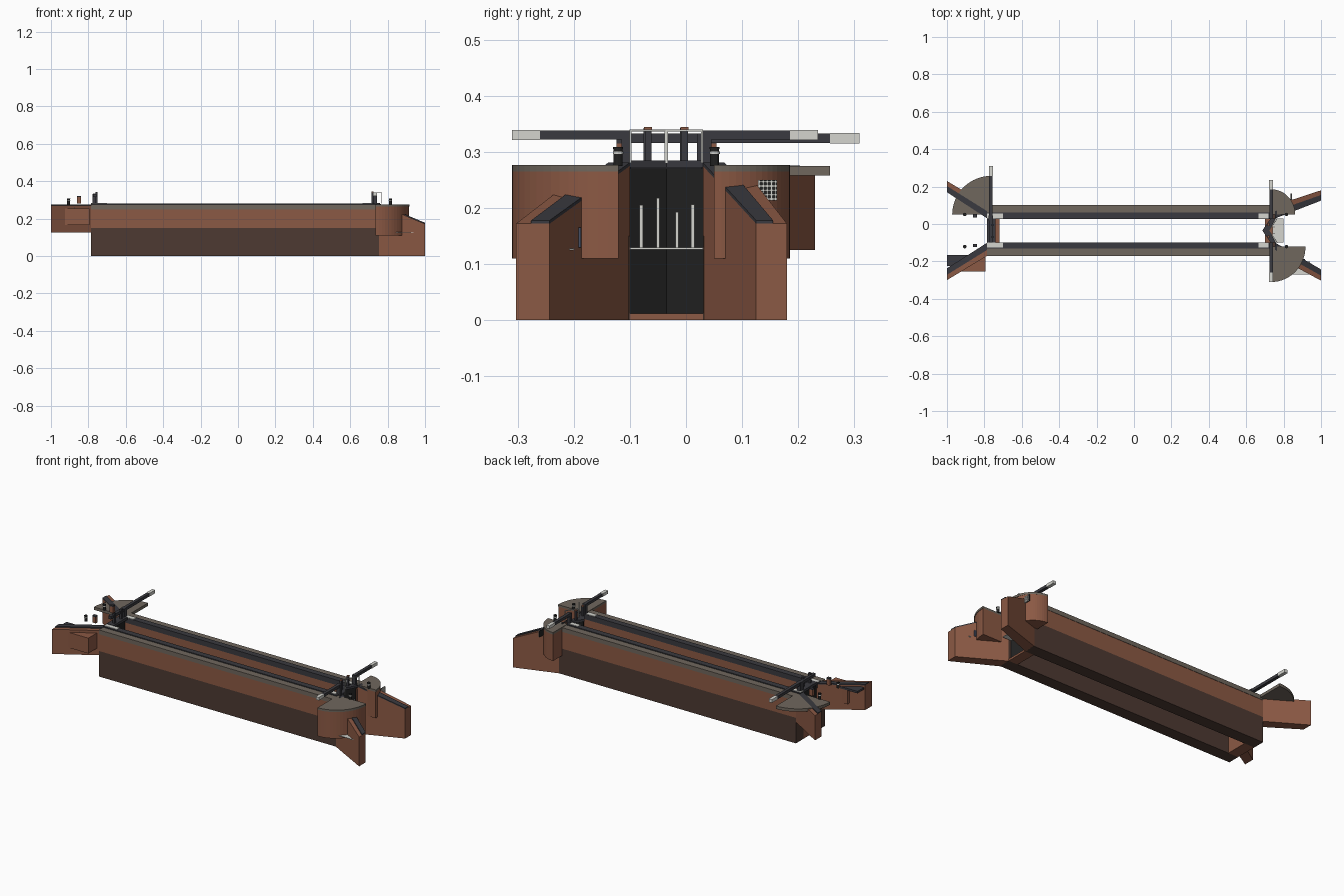
import bpy, bmesh, math
from mathutils import Vector

old = bpy.data.objects.get("Cube")
if old:
    bpy.data.objects.remove(old, do_unlink=True)


def material(name, rgb):
    m = bpy.data.materials.new(name)
    m.use_nodes = True
    m.diffuse_color = (*rgb, 1)
    m.node_tree.nodes["Principled BSDF"].inputs["Base Color"].default_value = (*rgb, 1)
    return m


BRICK = material("red brick", (.26, .1, .058))
DARK = material("damp dark brick", (.075, .042, .032))
STONE = material("grey stone", (.16, .135, .11))
SLATE = material("slate coping", (.042, .042, .05))
BLACK = material("black timber", (.015, .015, .015))
WHITE = material("white paint", (.66, .66, .62))
BLUE = material("blue grey iron", (.06, .08, .13))

MID = -.035      # centre line of the chamber
TOP = .275       # height of the lock side


def finish(name, bm, mats):
    bmesh.ops.recalc_face_normals(bm, faces=bm.faces)
    me = bpy.data.meshes.new(name)
    bm.to_mesh(me)
    bm.free()
    for m in mats:
        me.materials.append(m)
    ob = bpy.data.objects.new(name, me)
    bpy.context.collection.objects.link(ob)
    return ob


def prism(name, pts, z0, z1, mat):
    """Extruded footprint; z0 and z1 are heights or lists of heights per corner."""
    n = len(pts)
    lo = z0 if isinstance(z0, list) else [z0] * n
    hi = z1 if isinstance(z1, list) else [z1] * n
    bm = bmesh.new()
    a = [bm.verts.new((x, y, z)) for (x, y), z in zip(pts, lo)]
    b = [bm.verts.new((x, y, z)) for (x, y), z in zip(pts, hi)]
    bm.faces.new(a)
    bm.faces.new(b)
    for i in range(n):
        j = (i + 1) % n
        bm.faces.new((a[i], a[j], b[j], b[i]))
    return finish(name, bm, [mat])


def box(name, x0, x1, y0, y1, z0, z1, mat):
    return prism(name, [(x0, y0), (x1, y0), (x1, y1), (x0, y1)], z0, z1, mat)


def post(name, x, y, z0, z1, r, mat):
    return prism(name, [(x + r * math.cos(i * math.pi / 6), y + r * math.sin(i * math.pi / 6))
                        for i in range(12)], z0, z1, mat)


def quadrant(name, x, y, r, start, z0, z1, mat, ry=None):
    arc = [math.radians(start + 90 * i / 16) for i in range(17)]
    pts = [(x, y)] + [(x + r * math.cos(a), y + (ry or r) * math.sin(a)) for a in arc]
    return prism(name, pts, z0, z1, mat)


def lerp(a, b, t):
    return tuple(p + (q - p) * t for p, q in zip(a, b))


def wing(name, a_in, a_out, b_in, b_out, z0, za, zb):
    """Splayed wall from end a to end b, with a slate coping on its inner half."""
    prism(name, [a_in, a_out, b_out, b_in], z0, [za, za, zb, zb], BRICK)
    prism(name + "_coping", [a_in, lerp(a_in, a_out, .55), lerp(b_in, b_out, .55), b_in],
          [za, za, zb, zb], [za + .006, za + .006, zb + .006, zb + .006], SLATE)


# Chamber walls with copings, mirrored about the centre line
for side, s in (("left", 1), ("right", -1)):
    def y(d):
        return MID + s * d
    box(side + "_wall_base", -.785, .76, y(.065), y(.135), 0, .15, DARK)
    box(side + "_wall", -.785, .74, y(.065), y(.135), .15, .25, BRICK)
    box(side + "_path", -.785, .735, y(.095), y(.137), .25, TOP, STONE)
    box(side + "_coping", -.785, .735, y(.063), y(.097), .25, TOP + .005, SLATE)
    for i, (x0, x1) in enumerate(((-.785, -.70), (.665, .72))):
        box(f"{side}_hollow_quoin_{i}", x0, x1, y(.064), y(.09), TOP, TOP + .008, WHITE)

# Splayed wing walls at both ends
wing("lower_left_wing", (.755, .03), (.755, .10), (1, .125), (1, .18), 0, TOP, .172)
wing("lower_right_wing", (.755, -.10), (.755, -.17), (1, -.243), (1, -.303), 0, TOP, .172)
wing("upper_left_wing", (-.785, .03), (-.785, .10), (-1, .17), (-1, .23), .125, .27, .27)
wing("upper_right_wing", (-.785, -.10), (-.785, -.17), (-1, -.237), (-1, -.30), .125, .27, .27)

# Rounded platforms that the balance beams sweep over
quadrant("lower_right_platform", .735, -.12, .18, 270, .11, TOP - .01, BRICK, .19)
quadrant("lower_right_platform_top", .735, -.12, .182, 270, TOP - .01, TOP + .002, STONE, .19)
quadrant("lower_left_platform", .735, .05, .125, 0, .11, TOP - .01, BRICK, .135)
quadrant("lower_left_platform_top", .735, .05, .127, 0, TOP - .01, TOP + .002, STONE, .135)
quadrant("upper_left_platform_top", -.765, .05, .207, 90, .258, TOP, STONE)

# Brick buttress and landing beside the upper right wing
box("buttress", -.93, -.795, -.255, -.17, .165, .255, BRICK)
box("landing", -1, -.875, -.225, -.165, .25, .262, SLATE)

# Upper sill and single upper gate
box("upper_sill", -.785, -.72, -.10, .03, 0, .125, BRICK)
box("upper_gate", -.778, -.756, -.10, .03, .125, .27, BLACK)
box("upper_gate_walkway", -.785, -.74, -.10, .03, .27, .285, SLATE)
box("upper_gate_post", -.777, -.753, .02, .045, .27, .333, SLATE)
box("upper_balance_beam", -.774, -.756, -.10, .258, .316, .333, SLATE)
box("upper_beam_tip", -.775, -.755, .257, .309, .315, .334, WHITE)
for py in (-.07, -.005):
    box("upper_paddle_gear", -.762, -.750, py - .006, py + .006, .28, .343, SLATE)

# Lower mitre gates, balance beams, handrails and paddle gear
for side, s, reach, z in (("left", 1, .27, .322), ("right", -1, .275, .322)):
    heel, toe = (.735, MID + s * .065), (.69, MID)
    shift = .022
    leaf = [heel, toe, (toe[0] + shift, toe[1]), (heel[0] + shift * .5, heel[1])]
    prism(side + "_lower_gate", leaf, .012, .27, BLACK)
    prism(side + "_gate_walkway", [(x + (.012 if i > 1 else -.004), y) for i, (x, y) in enumerate(leaf)],
          .272, .285, SLATE)
    box(side + "_gate_post", .722, .744, MID + s * .064, MID + s * .08, .26, .338, SLATE)
    box(side + "_balance_beam", .724, .742, MID + s * .065, MID + s * (reach - .05), z, z + .016, SLATE)
    box(side + "_beam_tip", .723, .743, MID + s * (reach - .05), MID + s * reach, z - .001, z + .017, WHITE)
    for t in (.02, .98):
        px, py = lerp(toe, heel, t)
        box(side + "_rail_post", px + .03, px + .034, py - .002, py + .002, .28, .34, WHITE)
    rail = [(toe[0] + .03, toe[1]), (heel[0] + .03, heel[1]),
            (heel[0] + .034, heel[1]), (toe[0] + .034, toe[1])]
    prism(side + "_handrail", rail, .336, .34, WHITE)
    gx, gy = lerp(toe, heel, .5)
    box(side + "_paddle_gear", gx, gx + .012, gy - .006, gy + .006, .28, .34, SLATE)
    box(side + "_gear_cap", gx, gx + .012, gy - .007, gy + .007, .34, .344, BRICK)

    # Bollards with a white band, and winding posts by the upper gate
    by = MID + s * .086
    for x in (.815, -.905):
        post(side + "_bollard", x, by, TOP, .305, .008, BLACK)
        post(side + "_bollard_band", x, by, .296, .301, .0095, WHITE)
        post(side + "_bollard_cap", x, by, .305, .309, .009, BLACK)
    box(side + "_winding_post", -.861, -.839, by - s * .006 - .009, by - s * .006 + .009, .28, .315, BRICK)
    box(side + "_winding_post_cap", -.861, -.839, by - s * .006 - .009, by - s * .006 + .009, .315, .322, SLATE)

box("lower_sill", .70, .76, -.10, .03, 0, .012, BRICK)

# Leaking water and foam below the lower gates
box("foam", .74, .80, -.10, .03, .126, .130, WHITE)
for py, h in ((-.08, .205), (-.05, .218), (-.016, .193), (.012, .206)):
    box("leak", .746, .750, py - .003, py + .003, .128, h, WHITE)

# Outlet pipe and its splash by the lower right platform
box("outlet_pipe", .90, .915, -.192, -.187, .13, .165, BLUE)
box("splash", .84, .94, -.27, -.20, .125, .128, WHITE)

# Lattice grating on the lower left platform
box("grating_back", .838, .842, .128, .162, .213, .25, BLACK)
for i in range(5):
    c = i / 4
    gy, gz = .13 + .03 * c, .216 + .031 * c
    box("grating_bar", .842, .845, gy - .0015, gy + .0015, .213, .25, WHITE)
    box("grating_bar", .842, .845, .128, .162, gz - .0015, gz + .0015, WHITE)
